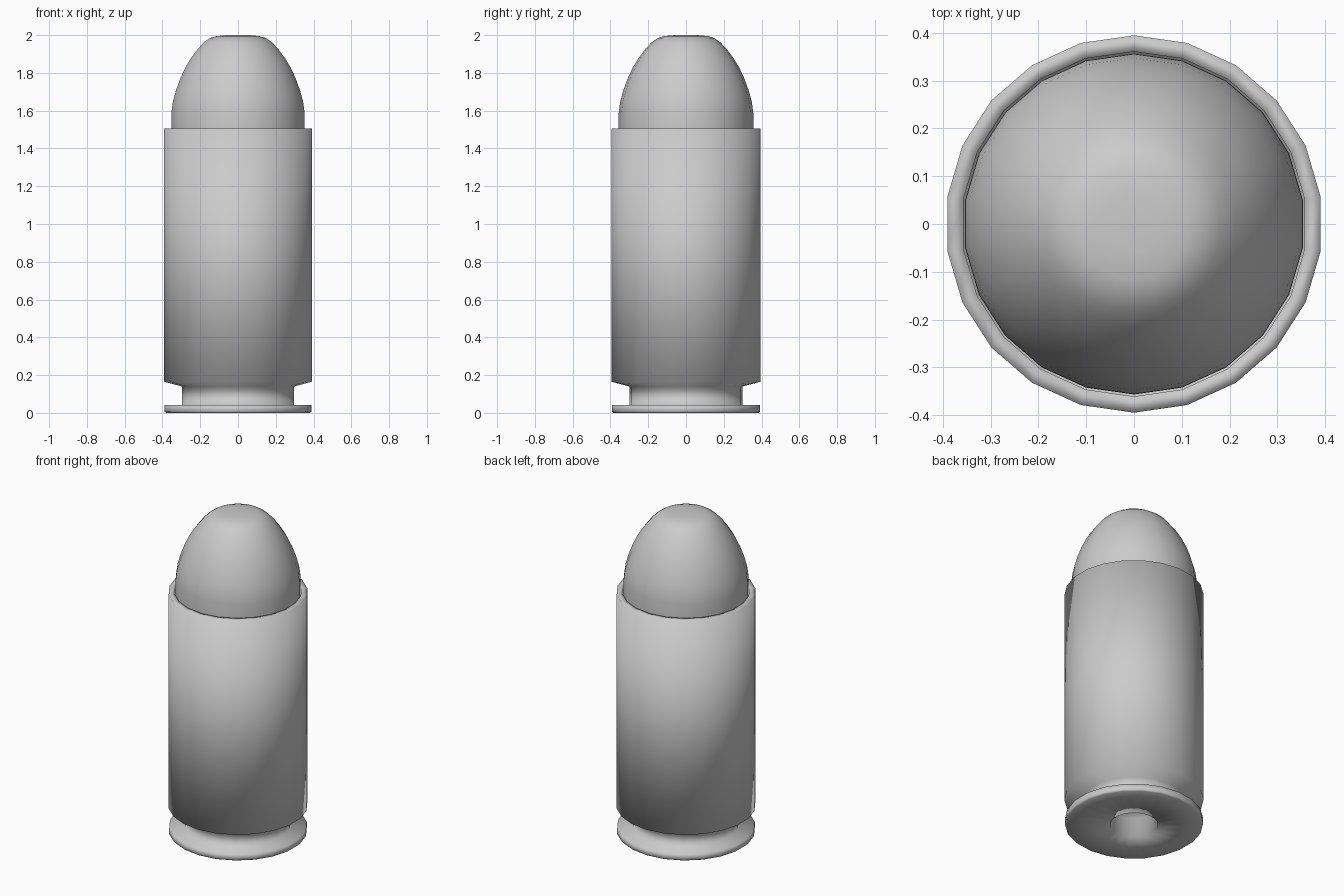
import bpy
import bmesh
from math import sin, cos, pi

if "Cube" in bpy.data.objects:
    bpy.data.objects.remove(bpy.data.objects["Cube"])

SIDES = 22


def lathe(name, profile):
    """Revolve (radius, z) points about z; radius 0 becomes a single pole."""
    bm = bmesh.new()
    rings = []
    for r, z in profile:
        if r == 0:
            rings.append([bm.verts.new((0, 0, z))] * SIDES)
        else:
            rings.append([bm.verts.new((r * sin(2 * pi * i / SIDES),
                                        r * cos(2 * pi * i / SIDES), z))
                          for i in range(SIDES)])
    for a, b in zip(rings, rings[1:]):
        for i in range(SIDES):
            j = (i + 1) % SIDES
            bm.faces.new(dict.fromkeys((a[i], a[j], b[j], b[i])))
    bmesh.ops.recalc_face_normals(bm, faces=bm.faces)
    for f in bm.faces:
        f.smooth = True
    mesh = bpy.data.meshes.new(name)
    bm.to_mesh(mesh)
    bm.free()
    obj = bpy.data.objects.new(name, mesh)
    bpy.context.collection.objects.link(obj)
    return obj


# Casing: recessed base pocket, rim, extractor groove, wall, mouth, inner wall
lathe("casing", [
    (0, 0.12), (0.135, 0.12), (0.135, 0.0),
    (0.385, 0.0), (0.392, 0.006), (0.392, 0.043),
    (0.30, 0.043), (0.30, 0.14), (0.395, 0.165),
    (0.395, 1.505), (0.361, 1.505), (0.361, 1.3), (0, 1.3),
])

# Round-nosed slug seated in the mouth of the casing
lathe("slug", [
    (0, 1.32), (0.355, 1.32), (0.357, 1.50), (0.356, 1.59), (0.348, 1.65),
    (0.331, 1.71), (0.309, 1.77), (0.281, 1.83), (0.25, 1.88),
    (0.215, 1.927), (0.182, 1.962), (0.15, 1.984), (0.115, 1.995),
    (0.06, 2.0), (0, 2.0),
])
